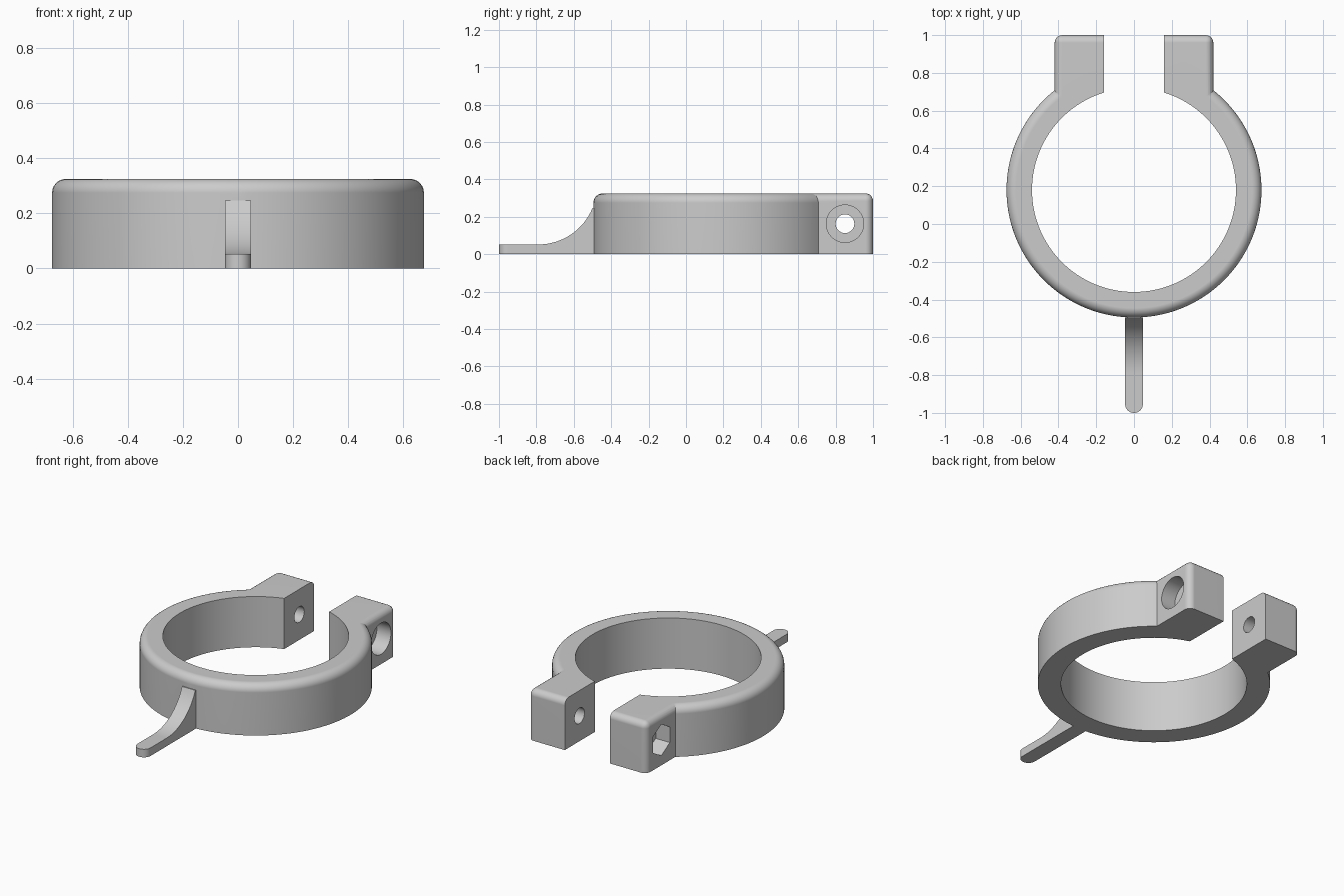
import bpy, bmesh, math
from mathutils import Matrix, Vector

if "Cube" in bpy.data.objects:
    bpy.data.objects.remove(bpy.data.objects["Cube"], do_unlink=True)

CY, R_OUT, R_IN, H = 0.18, 0.675, 0.54, 0.325
FILLET, EAR_X, GAP_X = 0.05, 0.42, 0.16
BOLT_Y, BOLT_Z = 0.85, 0.163

grey = bpy.data.materials.new("plain grey")
grey.use_nodes = True
grey.diffuse_color = (0.6, 0.6, 0.6, 1)
grey.node_tree.nodes["Principled BSDF"].inputs["Base Color"].default_value = (0.6, 0.6, 0.6, 1)


def make(name, bm):
    bmesh.ops.recalc_face_normals(bm, faces=bm.faces)
    mesh = bpy.data.meshes.new(name)
    bm.to_mesh(mesh)
    bm.free()
    mesh.materials.append(grey)
    obj = bpy.data.objects.new(name, mesh)
    bpy.context.collection.objects.link(obj)
    return obj


def box_bm(lo, hi):
    lo, hi = Vector(lo), Vector(hi)
    bm = bmesh.new()
    bmesh.ops.create_cube(bm, size=1, matrix=Matrix.Translation((lo + hi) / 2)
                          @ Matrix.Diagonal((*(hi - lo), 1)))
    return bm


def prism(name, radius, depth, centre, sides, rot=Matrix()):
    bm = bmesh.new()
    bmesh.ops.create_cone(bm, cap_ends=True, segments=sides, radius1=radius, radius2=radius,
                          depth=depth, matrix=Matrix.Translation(centre) @ rot)
    return make(name, bm)


def combine(target, other, operation):
    mod = target.modifiers.new(operation, 'BOOLEAN')
    mod.operation, mod.object, mod.solver = operation, other, 'EXACT'
    bpy.context.view_layer.objects.active = target
    bpy.ops.object.modifier_apply(modifier=mod.name)
    bpy.data.objects.remove(other, do_unlink=True)


# Ring blank: disc with a rounded top rim
bm = bmesh.new()
bmesh.ops.create_cone(bm, cap_ends=True, segments=128, radius1=R_OUT, radius2=R_OUT,
                      depth=H, matrix=Matrix.Translation((0, CY, H / 2)))
rim = [e for e in bm.edges if all(v.co.z > H - 0.01 for v in e.verts)]
bmesh.ops.bevel(bm, geom=rim, offset=FILLET, segments=6, profile=0.5, affect='EDGES')
clamp = make("clamp_ring", bm)

# Ear block with rounded top and rear corners
bm = box_bm((-EAR_X, CY, 0), (EAR_X, 1, H))
edges = []
for e in bm.edges:
    mid = (e.verts[0].co + e.verts[1].co) / 2
    top, rear, side = mid.z > H - 0.01, mid.y > 0.99, abs(mid.x) > EAR_X - 0.01
    if top + rear + side == 2 and mid.z > 0.01:
        edges.append(e)
bmesh.ops.bevel(bm, geom=edges, offset=0.04, segments=5, profile=0.5, affect='EDGES')
combine(clamp, make("ear_block", bm), 'UNION')

# Tapering lever: side profile with a concave sweep, extruded across x
half, flat_y, tip_z, arc = 0.047, -0.79, 0.052, 0.313
sweep = math.asin(0.29 / arc)
profile = [(-1, 0), (-1, tip_z)]
for i in range(17):
    a = sweep * i / 16
    profile.append((flat_y + arc * math.sin(a), tip_z + arc * (1 - math.cos(a))))
profile += [(-0.45, profile[-1][1]), (-0.45, 0)]
bm = bmesh.new()
face = bm.faces.new([bm.verts.new((-half, y, z)) for y, z in profile])
ext = bmesh.ops.extrude_face_region(bm, geom=[face])
bmesh.ops.translate(bm, vec=(2 * half, 0, 0),
                    verts=[g for g in ext["geom"] if isinstance(g, bmesh.types.BMVert)])
tip = [e for e in bm.edges if all(v.co.y < -0.99 for v in e.verts)
       and abs(e.verts[0].co.z - e.verts[1].co.z) > 0.01]
bmesh.ops.bevel(bm, geom=tip, offset=half * 0.98, segments=8, profile=0.5, affect='EDGES')
combine(clamp, make("lever", bm), 'UNION')

# Bore and slot between the ears
combine(clamp, prism("bore_cutter", R_IN, 2, (0, CY, 0), 128), 'DIFFERENCE')
combine(clamp, make("slot_cutter", box_bm((-GAP_X, CY, -1), (GAP_X, 2, 1))), 'DIFFERENCE')

# Bolt hole, round head recess and hexagonal nut recess
along_x = Matrix.Rotation(math.pi / 2, 4, 'Y')
recess = 0.1
for name, radius, depth, x, sides, turn in (
        ("bolt_cutter", 0.05, 2, 0, 32, 0),
        ("head_cutter", 0.1, recess * 2, EAR_X, 48, 0),
        ("nut_cutter", 0.1, recess * 2, -EAR_X, 6, 0)):
    rot = along_x @ Matrix.Rotation(turn, 4, 'Z')
    cutter = prism(name, radius, depth, (x, BOLT_Y, BOLT_Z), sides, rot)
    if sides == 6:
        # Stand the hexagon on a point
        top = max(v.co.z for v in cutter.data.vertices)
        if top < BOLT_Z + radius * 0.95:
            pivot = Matrix.Translation((x, BOLT_Y, BOLT_Z))
            cutter.data.transform(pivot @ Matrix.Rotation(math.pi / 6, 4, 'X') @ pivot.inverted())
    combine(clamp, cutter, 'DIFFERENCE')

# Smooth curves, crisp edges
bpy.ops.object.select_all(action='DESELECT')
clamp.select_set(True)
bpy.context.view_layer.objects.active = clamp
bpy.ops.object.shade_smooth_by_angle(angle=math.radians(30))
weighted = clamp.modifiers.new("weighted normals", 'WEIGHTED_NORMAL')
weighted.keep_sharp = True
